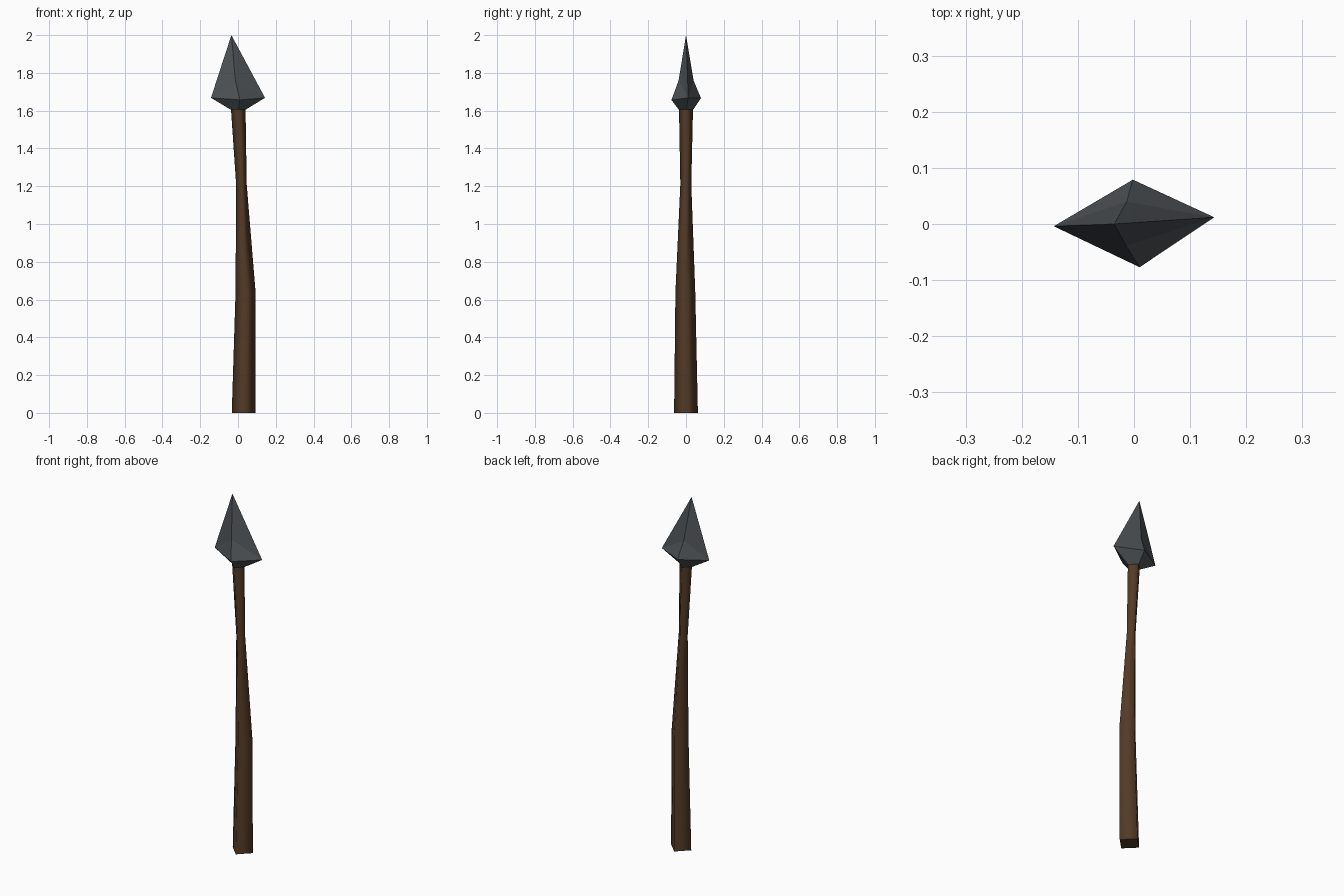
import bpy, bmesh

if "Cube" in bpy.data.objects:
    bpy.data.objects.remove(bpy.data.objects["Cube"])


def material(name, rgb):
    m = bpy.data.materials.new(name)
    m.diffuse_color = (*rgb, 1)
    m.use_nodes = True
    m.node_tree.nodes["Principled BSDF"].inputs["Base Color"].default_value = m.diffuse_color
    return m


def finish(bm, name, mat):
    bmesh.ops.recalc_face_normals(bm, faces=bm.faces)
    me = bpy.data.meshes.new(name)
    bm.to_mesh(me)
    bm.free()
    me.materials.append(mat)
    ob = bpy.data.objects.new(name, me)
    bpy.context.collection.objects.link(ob)


def diamond(bm, z, x0, x1, y0, y1):
    """Four-sided ring with its corners on the axes: left, front, right, back."""
    cx, cy = (x0 + x1) / 2, (y0 + y1) / 2
    return [bm.verts.new(p) for p in
            ((x0, cy, z), (cx, y0, z), (x1, cy, z), (cx, y1, z))]


def bridge(bm, a, b):
    return [bm.faces.new((a[i], a[(i + 1) % 4], b[(i + 1) % 4], b[i]))
            for i in range(4)]


wood = material("dark wood", (0.088, 0.043, 0.019))
stone = material("grey stone", (0.073, 0.083, 0.090))

# Shaft: crooked four-sided stick, smooth sides and sharp flat ends
bm = bmesh.new()
rings = [diamond(bm, *r) for r in (
    (0.00, -0.033, 0.093, -0.063, 0.063),
    (0.64, -0.013, 0.093, -0.056, 0.049),
    (1.21, -0.010, 0.046, -0.030, 0.028),
    (1.605, -0.037, 0.040, -0.037, 0.037))]
for a, b in zip(rings, rings[1:]):
    for f in bridge(bm, a, b):
        f.smooth = True
for ring in (rings[0], rings[-1]):
    cap = bm.faces.new(ring)
    for e in cap.edges:
        e.smooth = False
finish(bm, "shaft", wood)

# Spearhead: flat-faced blade with a pinched ridge on front and back
bm = bmesh.new()
base = diamond(bm, 1.605, -0.038, 0.040, -0.038, 0.038)
rim = [bm.verts.new(p) for p in (
    (-0.143, -0.004, 1.668), (0.010, -0.077, 1.657),
    (0.143, 0.012, 1.668), (-0.002, 0.079, 1.667))]
tip = bm.verts.new((-0.035, 0, 2.0))
bridge(bm, base, rim)
bm.faces.new(base)
left, front, right, back = rim
for corner, ridge in ((front, (-0.014, -0.039, 1.76)),
                      (back, (-0.013, 0.040, 1.76))):
    mid = bm.verts.new(ridge)
    for side in (left, right):
        bm.faces.new((side, corner, mid))
        bm.faces.new((side, mid, tip))
finish(bm, "spearhead", stone)
